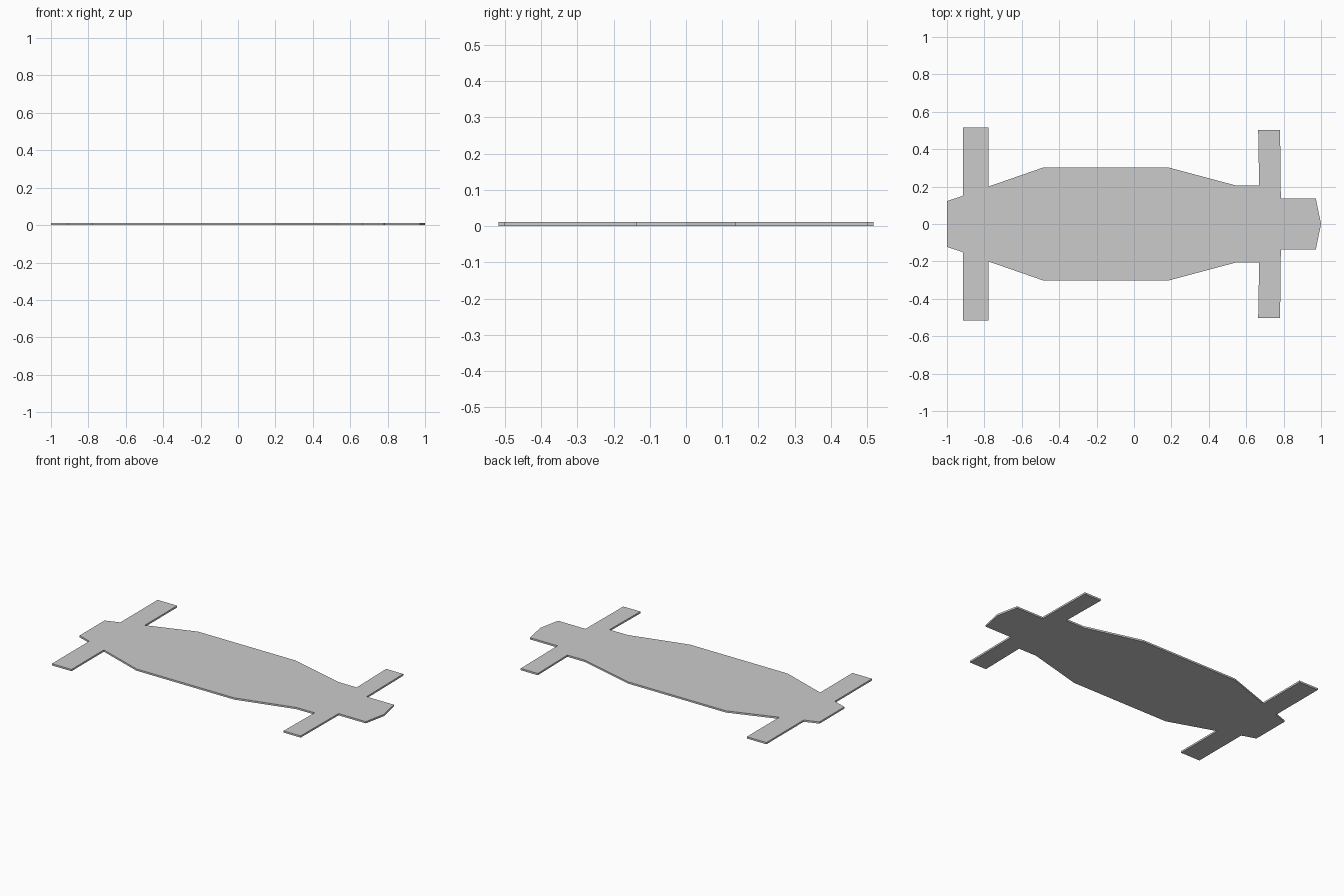
import bpy, bmesh

if "Cube" in bpy.data.objects:
    bpy.data.objects.remove(bpy.data.objects["Cube"])

THICKNESS = 0.011

# Half outline of the flat plate, from the blunt tail to the pointed nose
half = [
    (-1.0, 0.122), (-0.913, 0.152),                                   # tail
    (-0.913, 0.517), (-0.779, 0.517), (-0.779, 0.2),                  # rear arm
    (-0.485, 0.302), (0.185, 0.302), (0.545, 0.206), (0.669, 0.206),  # body
    (0.664, 0.502), (0.781, 0.502), (0.785, 0.137),                   # front arm
    (0.972, 0.137),                                                   # nose
]
outline = half + [(1.0, 0.0)] + [(x, -y) for x, y in reversed(half)]

# Chassis plate: outline face extruded straight up
bm = bmesh.new()
face = bm.faces.new([bm.verts.new((x, y, 0)) for x, y in outline])
solid = bmesh.ops.extrude_face_region(bm, geom=[face], use_keep_orig=True)
top = [g for g in solid["geom"] if isinstance(g, bmesh.types.BMVert)]
bmesh.ops.translate(bm, verts=top, vec=(0, 0, THICKNESS))
bmesh.ops.recalc_face_normals(bm, faces=bm.faces)

mesh = bpy.data.meshes.new("chassis_plate")
bm.to_mesh(mesh)
bm.free()
plate = bpy.data.objects.new("chassis_plate", mesh)
bpy.context.collection.objects.link(plate)
